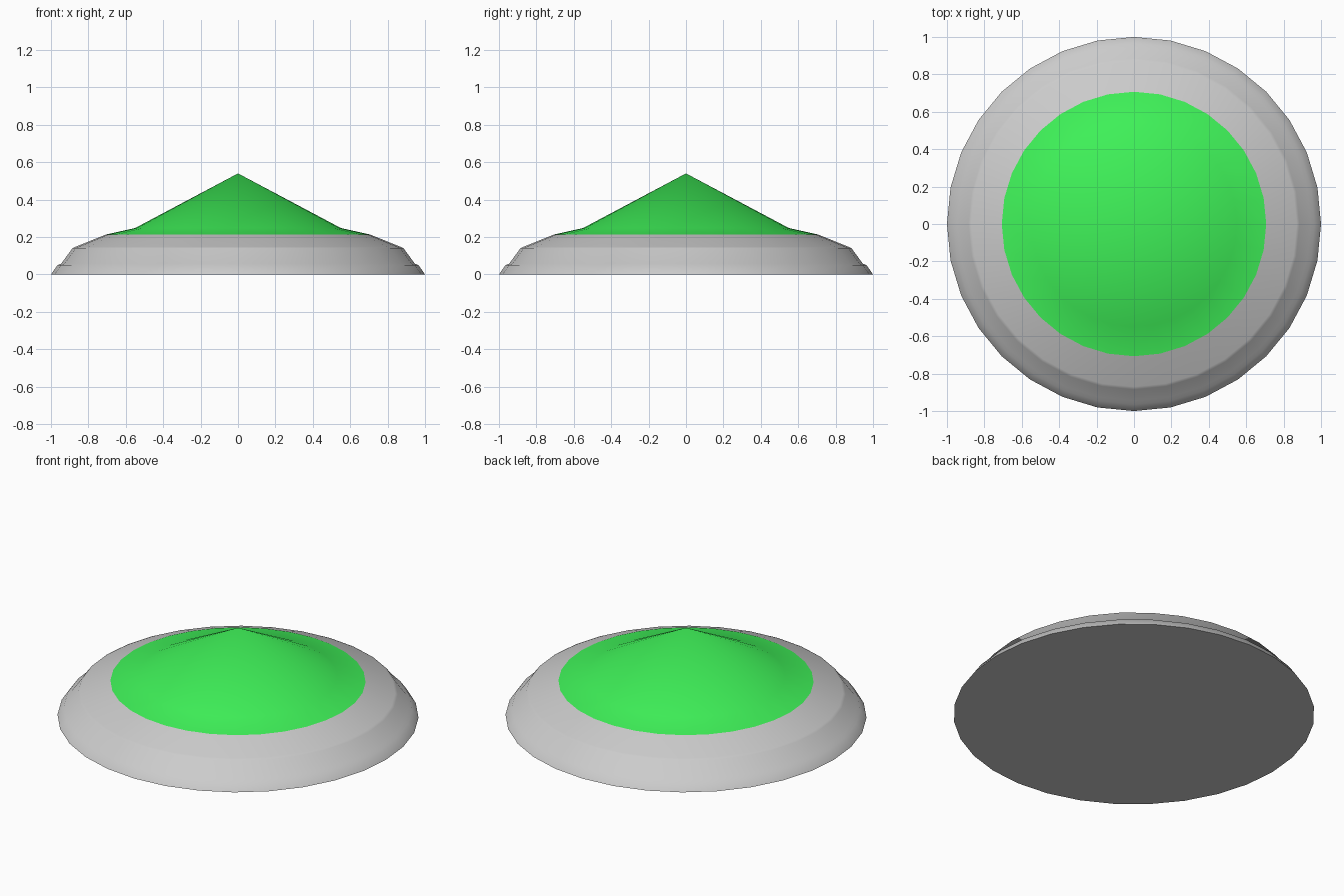
import bpy, bmesh, math

if "Cube" in bpy.data.objects:
    bpy.data.objects.remove(bpy.data.objects["Cube"])

SIDES = 32


def lathe(name, profile, cap=False, color=None):
    """Spin an (r, z) profile, listed bottom to top, around the z axis."""
    bm = bmesh.new()
    rings = []
    for r, z in profile:
        if r == 0:
            rings.append([bm.verts.new((0, 0, z))] * SIDES)
            continue
        rings.append([bm.verts.new((r * math.cos(math.tau * i / SIDES),
                                    r * math.sin(math.tau * i / SIDES), z))
                      for i in range(SIDES)])
    for low, high in zip(rings, rings[1:]):
        for i in range(SIDES):
            j = (i + 1) % SIDES
            corners = [low[i], low[j], high[j], high[i]]
            face = bm.faces.new(list(dict.fromkeys(corners)))
            face.smooth = True
    if cap:
        bm.faces.new(rings[0][::-1])
    mesh = bpy.data.meshes.new(name)
    bm.to_mesh(mesh)
    bm.free()
    obj = bpy.data.objects.new(name, mesh)
    bpy.context.collection.objects.link(obj)
    if color:
        mat = bpy.data.materials.new(name + "_color")
        mat.diffuse_color = color
        mat.use_nodes = True
        mat.node_tree.nodes["Principled BSDF"].inputs["Base Color"].default_value = mat.diffuse_color
        mesh.materials.append(mat)
    # keep the rim crease sharp, everything else smooth
    bpy.ops.object.select_all(action='DESELECT')
    obj.select_set(True)
    bpy.context.view_layer.objects.active = obj
    bpy.ops.object.shade_smooth_by_angle(angle=math.radians(75))
    return obj


# Stepped grey base with a flat underside
lathe("base", [(1.0, 0.0), (0.965, 0.05), (0.945, 0.058),
               (0.885, 0.14), (0.87, 0.147), (0.707, 0.213)], cap=True)

# Green conical cap with a shallow skirt
lathe("cone_top", [(0.707, 0.213), (0.55, 0.248), (0.0, 0.54)],
      color=(0.05, 0.9, 0.1, 1))
